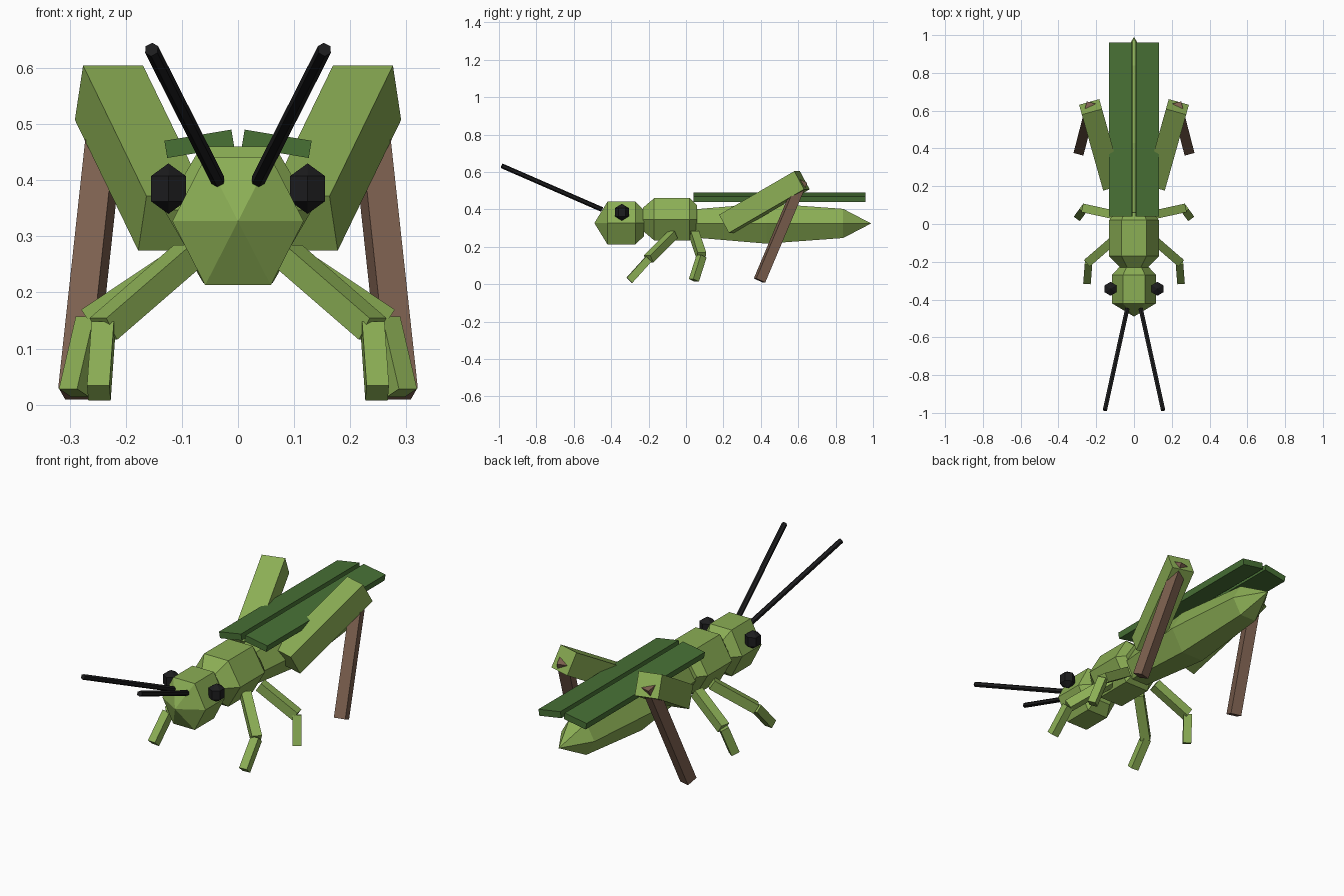
import bpy, bmesh, math
from mathutils import Vector, Matrix

if "Cube" in bpy.data.objects:
    bpy.data.objects.remove(bpy.data.objects["Cube"])


def material(name, rgb):
    m = bpy.data.materials.new(name)
    m.diffuse_color = (*rgb, 1.0)
    m.use_nodes = True
    m.node_tree.nodes["Principled BSDF"].inputs["Base Color"].default_value = m.diffuse_color
    return m


GREEN = material("leaf green", (0.26, 0.425, 0.09))
WING = material("dark green", (0.065, 0.165, 0.036))
BROWN = material("brown", (0.2, 0.115, 0.077))
BLACK = material("black", (0.012, 0.012, 0.013))


def finish(name, bm, mat):
    bmesh.ops.recalc_face_normals(bm, faces=bm.faces[:])
    me = bpy.data.meshes.new(name)
    bm.to_mesh(me)
    bm.free()
    me.materials.append(mat)
    ob = bpy.data.objects.new(name, me)
    bpy.context.collection.objects.link(ob)
    return ob


def hex_body(name, z, sections, mat):
    """Skin hexagonal rings along y; sections are (y, half width, half height).
    A zero width makes a pointed tip."""
    bm = bmesh.new()
    rings = []
    for y, rx, rz in sections:
        if rx == 0:
            rings.append([bm.verts.new((0, y, z))])
            continue
        ring = []
        for i in range(6):
            a = i * math.pi / 3
            ring.append(bm.verts.new((rx * math.cos(a), y,
                                      z + rz * math.sin(a) / math.sin(math.pi / 3))))
        rings.append(ring)
    for a, b in zip(rings, rings[1:]):
        for i in range(6):
            quad = [a[i % len(a)], a[(i + 1) % len(a)],
                    b[(i + 1) % len(b)], b[i % len(b)]]
            bm.faces.new(list(dict.fromkeys(quad)))
    for ring in (rings[0], rings[-1]):
        if len(ring) > 2:
            bm.faces.new(ring)
    finish(name, bm, mat)


def bar(name, start, end, size, mat, sides=4):
    """Straight prism between two points: square, or round with given sides."""
    start, end = Vector(start), Vector(end)
    d = (end - start).normalized()
    across = d.cross(Vector((0, 0, 1))).normalized()
    up = across.cross(d)
    frame = Matrix((across, up, d)).transposed().to_4x4()
    frame.translation = (start + end) / 2
    bm = bmesh.new()
    length = (end - start).length
    if sides == 4:
        bmesh.ops.create_cube(bm, size=1)
        bmesh.ops.scale(bm, vec=(size, size, length), verts=bm.verts[:])
    else:
        bmesh.ops.create_cone(bm, cap_ends=True, segments=sides, radius1=size / 2,
                              radius2=size / 2, depth=length)
    bm.transform(frame)
    finish(name, bm, mat)


# Body segments
hex_body("head", 0.327, [(-0.49, 0, 0), (-0.42, 0.117, 0.114),
                         (-0.27, 0.117, 0.114), (-0.225, 0.075, 0.07)], GREEN)
hex_body("thorax", 0.347, [(-0.23, 0.072, 0.062), (-0.17, 0.132, 0.113),
                           (0.02, 0.132, 0.113), (0.06, 0.1, 0.075)], GREEN)
hex_body("abdomen", 0.325, [(0.04, 0.09, 0.075), (0.43, 0.124, 0.108),
                            (0.84, 0.09, 0.078), (0.99, 0, 0)], GREEN)

for side, label in ((-1, "left"), (1, "right")):
    def p(x, y, z):
        return (side * x, y, z)

    # Wing: thin slab sloping down to the outside
    bm = bmesh.new()
    bmesh.ops.create_cube(bm, size=1)
    bmesh.ops.scale(bm, vec=(0.121, 0.92, 0.031), verts=bm.verts[:])
    bm.transform(Matrix.Translation(p(0.069, 0.5, 0.465))
                 @ Matrix.Rotation(side * math.radians(9.5), 4, 'Y'))
    finish(label + "_wing", bm, WING)

    # Eye: coarse six-sided ball
    bm = bmesh.new()
    bmesh.ops.create_uvsphere(bm, u_segments=6, v_segments=3, radius=0.045)
    bmesh.ops.scale(bm, vec=(0.92, 0.95, 1), verts=bm.verts[:])
    bm.transform(Matrix.Translation(p(0.124, -0.343, 0.385)))
    finish(label + "_eye", bm, BLACK)

    # Antenna
    bar(label + "_antenna", p(0.036, -0.45, 0.4), p(0.154, -0.985, 0.633),
        0.026, BLACK, sides=6)

    # Hind leg: thick thigh and brown shin whose top pokes through the thigh end
    bar(label + "_hind_thigh", p(0.117, 0.218, 0.323), p(0.23, 0.62, 0.556), 0.111, GREEN)
    bar(label + "_hind_shin", p(0.288, 0.393, 0.02), p(0.23, 0.618, 0.553), 0.054, BROWN)

    # Front and middle legs: hip, knee, foot
    for pos, hip, knee, foot in (
            ("front", (0.09, -0.07, 0.265), (0.24, -0.2, 0.135), (0.248, -0.303, 0.021)),
            ("middle", (0.09, 0.045, 0.265), (0.262, 0.083, 0.15), (0.292, 0.042, 0.021))):
        bar(f"{label}_{pos}_upper_leg", p(*hip), p(*knee), 0.046, GREEN)
        bar(f"{label}_{pos}_lower_leg", p(*knee), p(*foot), 0.04, GREEN)
